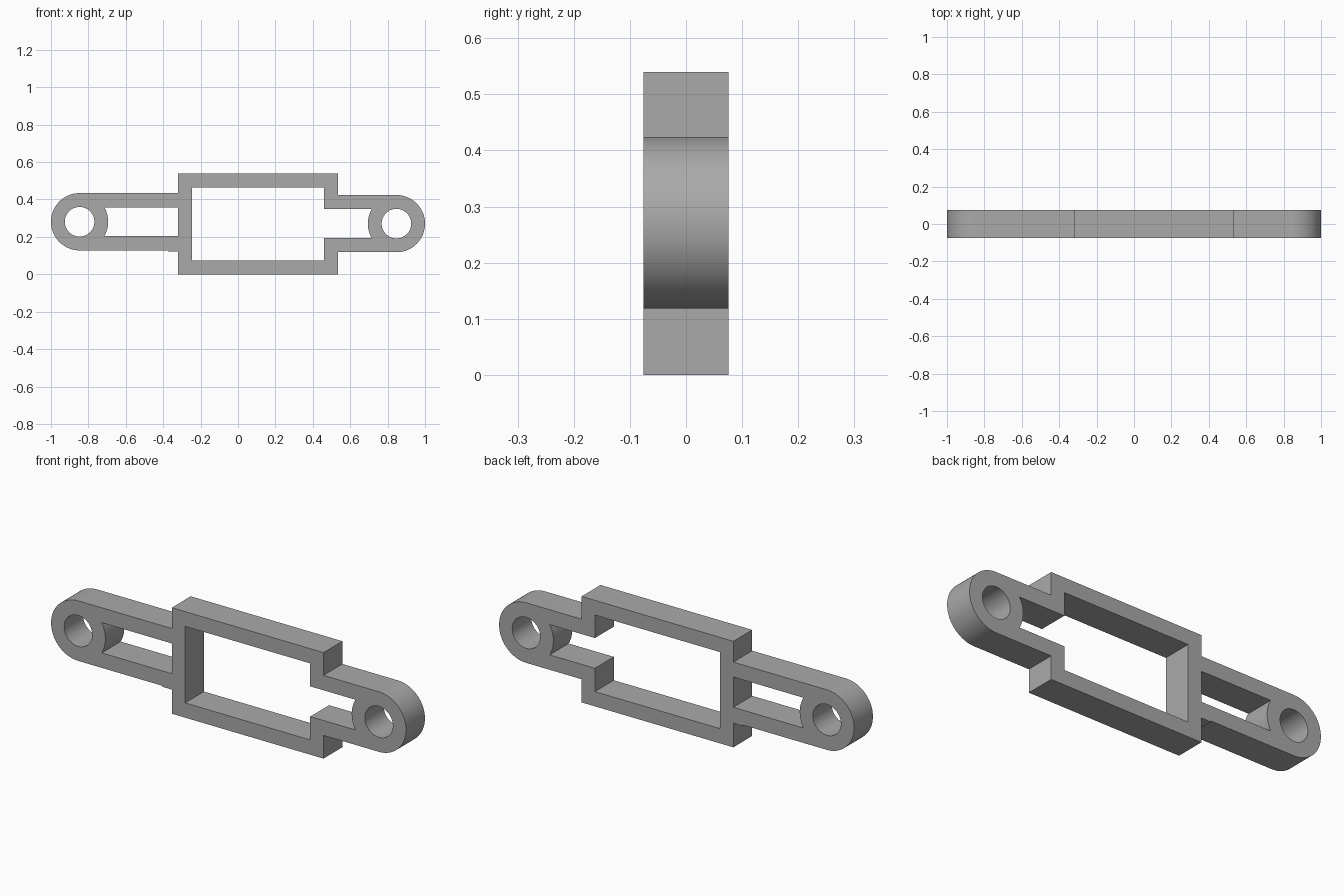
import bpy
import bmesh
from math import asin, cos, sin, pi

cube = bpy.data.objects.get("Cube")
if cube:
    bpy.data.objects.remove(cube)

HALF_DEPTH = 0.076
RING, HOLE, SLOT = 0.153, 0.079, 0.077      # eye radius, hole radius, half gap between arms
LX, LZ = -0.847, 0.281                      # left-hand eye centre
RX, RZ = 0.847, 0.271                       # right-hand eye centre
X0, X1, TOP, WALL = -0.32, 0.535, 0.54, 0.075


def arc(cx, cz, r, start, end, n):
    steps = [start + (end - start) * i / n for i in range(n + 1)]
    return [(cx + r * cos(a), cz + r * sin(a)) for a in steps]


def circle(cx, cz, r):
    return arc(cx, cz, r, 0, 2 * pi, 64)[:-1]


# Outer outline, counter-clockwise, with a small step under the left arm
outer = [(X0, 0), (X1, 0), (X1, RZ - RING)]
outer += arc(RX, RZ, RING, -pi / 2, pi / 2, 48)
outer += [(X1, RZ + RING), (X1, TOP), (X0, TOP), (X0, LZ + RING)]
outer += arc(LX, LZ, RING, pi / 2, 3 * pi / 2, 48)
outer += [(-0.375, LZ - RING), (-0.375, 0.123), (X0, 0.123)]

# Slot between the left arms, ended by the eye's round wall
bite = asin(SLOT / RING)
left_slot = arc(LX, LZ, RING, -bite, bite, 16) + [(X0, LZ + SLOT), (X0, LZ - SLOT)]

# Main window, running on between the right arms to the other eye
inner_x = X1 - WALL
window = [(X0 + WALL, WALL), (inner_x, WALL), (inner_x, RZ - SLOT)]
window += arc(RX, RZ, RING, pi + bite, pi - bite, 16)
window += [(inner_x, RZ + SLOT), (inner_x, TOP - WALL), (X0 + WALL, TOP - WALL)]

# Filled profile, extruded to the full depth
curve = bpy.data.curves.new("link_frame", "CURVE")
curve.dimensions = "2D"
curve.fill_mode = "BOTH"
curve.extrude = HALF_DEPTH
for loop in (outer, left_slot, window, circle(LX, LZ, HOLE), circle(RX, RZ, HOLE)):
    spline = curve.splines.new("POLY")
    spline.points.add(len(loop) - 1)
    for point, (x, z) in zip(spline.points, loop):
        point.co = (x, z, 0, 1)
    spline.use_cyclic_u = True

frame = bpy.data.objects.new("link_frame", curve)
bpy.context.collection.objects.link(frame)
frame.rotation_euler.x = pi / 2
bpy.ops.object.select_all(action="DESELECT")
frame.select_set(True)
bpy.context.view_layer.objects.active = frame
bpy.ops.object.convert(target="MESH")
bpy.ops.object.transform_apply(location=False, rotation=True, scale=False)

# Weld caps to walls
bm = bmesh.new()
bm.from_mesh(frame.data)
bmesh.ops.remove_doubles(bm, verts=bm.verts, dist=0.0001)
bmesh.ops.recalc_face_normals(bm, faces=bm.faces)
bm.to_mesh(frame.data)
bm.free()
bpy.ops.object.shade_smooth_by_angle(angle=pi / 6)

# Plain grey finish
grey = bpy.data.materials.new("plain_grey")
grey.use_nodes = True
colour = (0.4, 0.4, 0.4, 1)
grey.diffuse_color = colour
grey.node_tree.nodes["Principled BSDF"].inputs["Base Color"].default_value = colour
frame.data.materials.clear()
frame.data.materials.append(grey)
